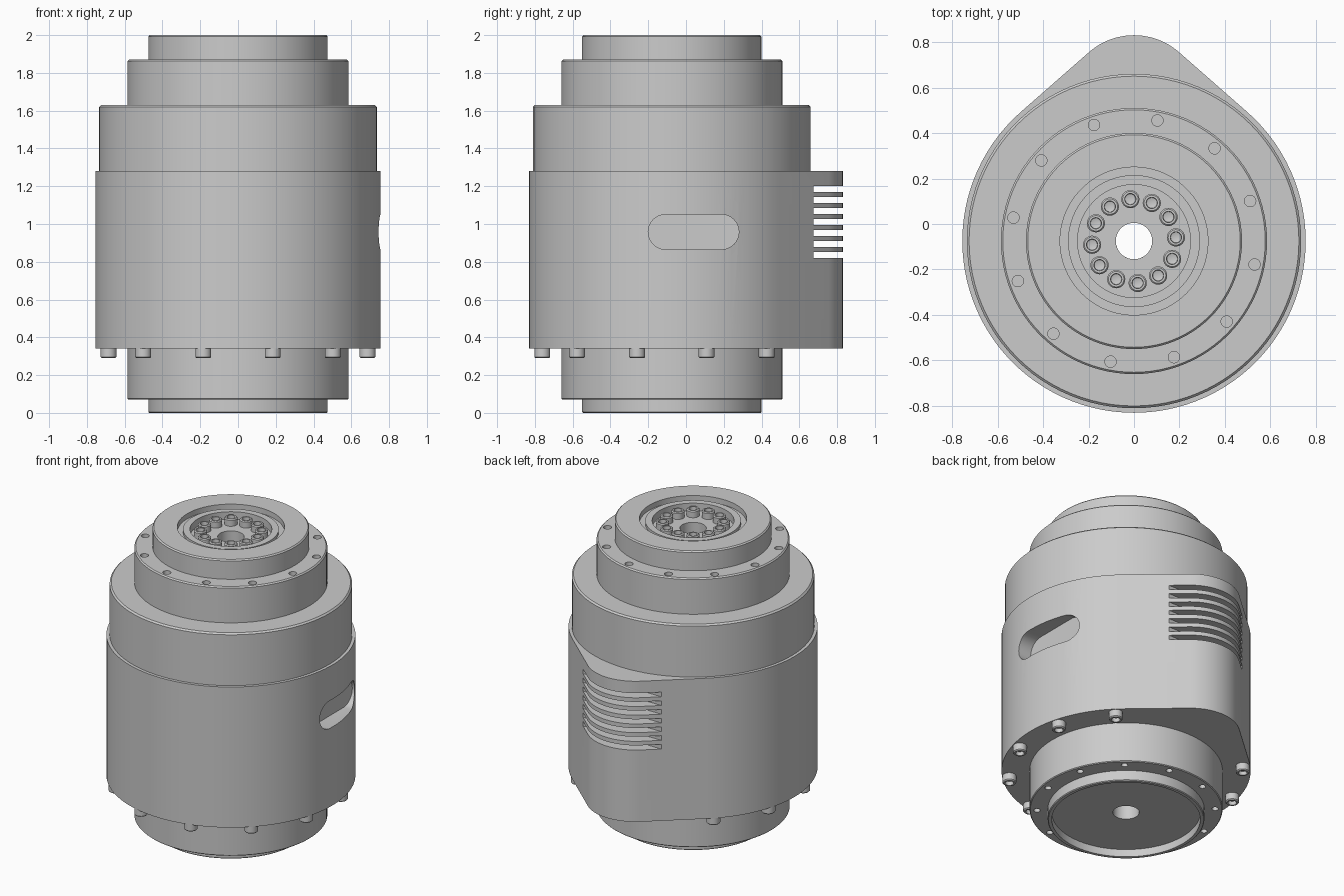
import bpy, bmesh
from math import sin, cos, pi, radians, acos

if "Cube" in bpy.data.objects:
    bpy.data.objects.remove(bpy.data.objects["Cube"])

CY = -0.075      # main axis sits slightly forward of the origin
SEG = 96


def finish(name, bm, angle=30):
    bmesh.ops.remove_doubles(bm, verts=bm.verts, dist=1e-5)
    bmesh.ops.recalc_face_normals(bm, faces=bm.faces)
    me = bpy.data.meshes.new(name)
    bm.to_mesh(me)
    bm.free()
    ob = bpy.data.objects.new(name, me)
    bpy.context.collection.objects.link(ob)
    smooth(ob, angle)
    return ob


def smooth(ob, angle=30):
    bpy.ops.object.select_all(action='DESELECT')
    ob.select_set(True)
    bpy.context.view_layer.objects.active = ob
    bpy.ops.object.shade_smooth_by_angle(angle=radians(angle))


def lathe(bm, profile, center=(0, CY), seg=SEG, closed=False):
    rings = []
    for r, z in profile:
        rings.append([bm.verts.new((center[0] + r * cos(2 * pi * i / seg),
                                    center[1] + r * sin(2 * pi * i / seg), z)) for i in range(seg)])
    for k in range(len(rings) if closed else len(rings) - 1):
        a, b = rings[k], rings[(k + 1) % len(rings)]
        for i in range(seg):
            j = (i + 1) % seg
            bm.faces.new((a[i], a[j], b[j], b[i]))


def prism(bm, pts, offset):
    # closed outline of 3D points extruded by an offset vector
    a = [bm.verts.new(p) for p in pts]
    b = [bm.verts.new([p[i] + offset[i] for i in range(3)]) for p in pts]
    bm.faces.new(a)
    bm.faces.new(b[::-1])
    for i in range(len(pts)):
        j = (i + 1) % len(pts)
        bm.faces.new((a[i], b[i], b[j], a[j]))


def ring(radius, start, count=12, skip=()):
    return [(radius * cos(radians(start + 360 / count * k)),
             CY + radius * sin(radians(start + 360 / count * k)))
            for k in range(count) if k not in skip]


def cylinders(bm, centers, r, z0, z1, seg=24):
    for c in centers:
        lathe(bm, [(0, z0), (r, z0), (r, z1), (0, z1)], c, seg)


def cut(ob, cutter_bm):
    cutter = finish("cutter", cutter_bm)
    cutter.hide_render = True
    mod = ob.modifiers.new("cut", 'BOOLEAN')
    mod.operation = 'DIFFERENCE'
    mod.solver = 'EXACT'
    mod.object = cutter
    bpy.context.view_layer.objects.active = ob
    bpy.ops.object.modifier_apply(modifier=mod.name)
    bpy.data.objects.remove(cutter, do_unlink=True)
    smooth(ob)


# Housing: teardrop outline from a large circle and a small nose circle
R, r, top = 0.755, 0.30, 0.83
nose_y = top - r
a = acos((R - r) / (nose_y - CY))
outline = []
for i in range(25):
    t = pi / 2 - a + 2 * a * i / 24
    outline.append((r * cos(t), nose_y + r * sin(t), 0.34))
for i in range(81):
    t = pi / 2 + a + (2 * pi - 2 * a) * i / 80
    outline.append((R * cos(t), CY + R * sin(t), 0.34))
bm = bmesh.new()
prism(bm, outline, (0, 0, 0.94))
housing = finish("housing", bm)

# Housing cuts: shaft bore, side window, cooling slits
bm = bmesh.new()
cylinders(bm, [(0, CY)], 0.08, 0.2, 1.4, 48)
slot = []
for yc, start in ((0.1875, -pi / 2), (-0.1075, pi / 2)):
    for i in range(17):
        t = start + pi * i / 16
        slot.append((0.65, yc + 0.0925 * cos(t), 0.958 + 0.0925 * sin(t)))
prism(bm, slot, (0.3, 0, 0))
for k in range(7):
    z = 0.82 + 0.0583 * k
    prism(bm, [(-0.5, 0.675, z), (0.5, 0.675, z), (0.5, 1, z), (-0.5, 1, z)], (0, 0, 0.031))
cut(housing, bm)

# Upper stepped flange with recessed hub
bm = bmesh.new()
lathe(bm, [(0.08, 1.28), (0.735, 1.28), (0.735, 1.62), (0.725, 1.63), (0.585, 1.63),
           (0.585, 1.862), (0.577, 1.87), (0.475, 1.87), (0.475, 1.992), (0.467, 2.0),
           (0.325, 2.0), (0.325, 1.965), (0.29, 1.965), (0.29, 1.985), (0.248, 1.985),
           (0.248, 1.935), (0.08, 1.935)], closed=True)
upper = finish("upper_flange", bm)
bm = bmesh.new()
cylinders(bm, ring(0.54, 19), 0.025, 1.80, 1.95)
cut(upper, bm)

# Lower stepped flange with dished underside
bm = bmesh.new()
lathe(bm, [(0.08, 0.34), (0.585, 0.34), (0.585, 0.075), (0.58, 0.07), (0.475, 0.07),
           (0.475, 0.005), (0.47, 0.0), (0.45, 0.0), (0.45, 0.05), (0.08, 0.05)], closed=True)
lower = finish("lower_flange", bm)
bm = bmesh.new()
cylinders(bm, ring(0.54, 19), 0.02, 0.0, 0.14)
cut(lower, bm)


# Socket-head bolts
def bolts(name, centers, rad, z0, z1):
    s = 1 if z1 > z0 else -1
    bm = bmesh.new()
    for c in centers:
        lathe(bm, [(0, z0), (rad, z0), (rad, z1 - s * 0.006), (rad - 0.006, z1),
                   (rad * 0.62, z1), (rad * 0.58, z1 - s * 0.025), (0, z1 - s * 0.032)], c, 24)
    return finish(name, bm)


bolts("hub_bolts", ring(0.185, 5), 0.04, 1.935, 1.98)
bolts("housing_bolts", ring(0.71, 15, skip=(2, 3)), 0.042, 0.34, 0.29)
